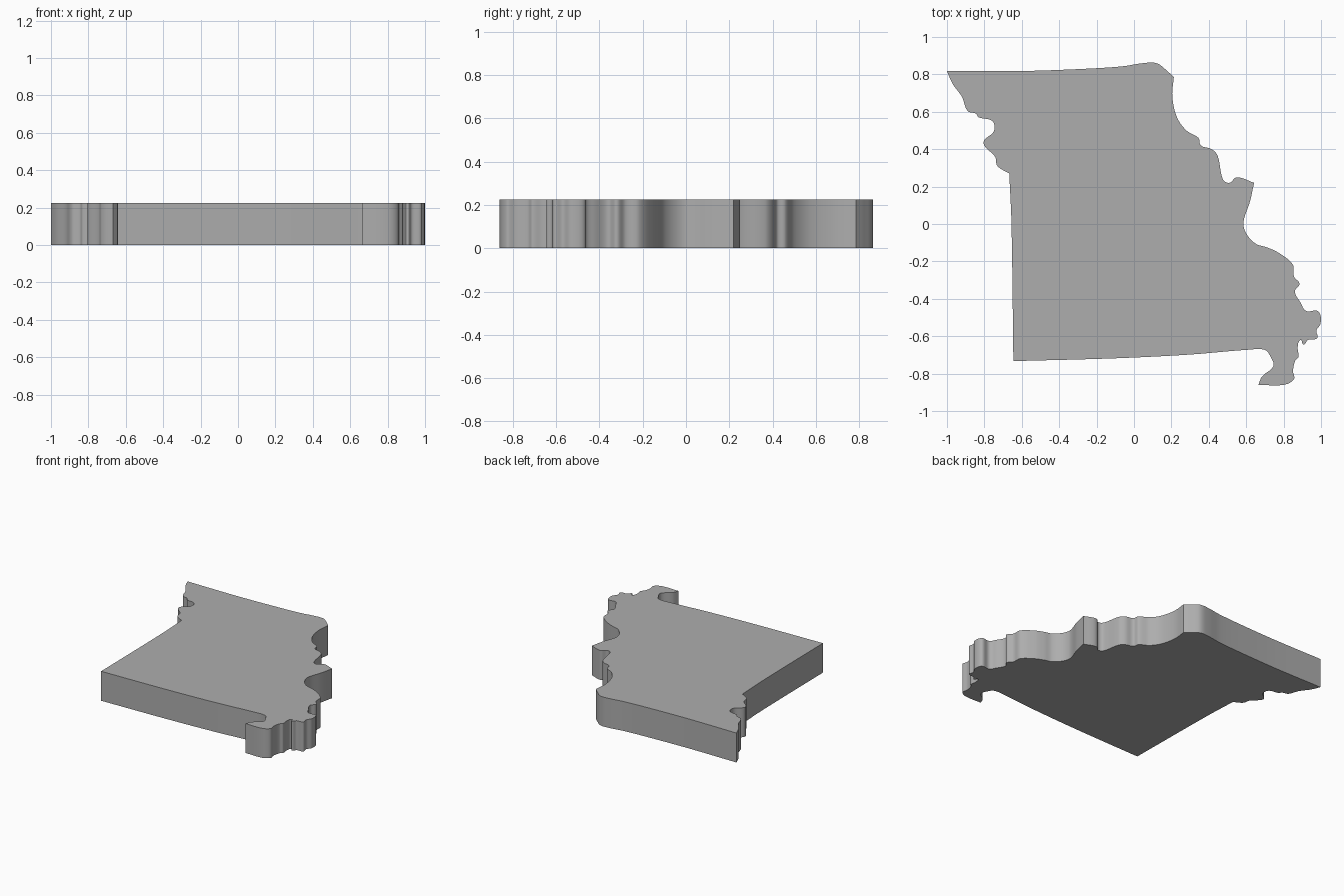
import bpy, bmesh, math
from mathutils import Vector
from mathutils.geometry import interpolate_bezier

if "Cube" in bpy.data.objects:
    bpy.data.objects.remove(bpy.data.objects["Cube"])

THICKNESS = 0.225
STEPS = 6

# Outline runs clockwise; each section is a smooth run, with sharp corners between sections
north = [(-1, .818), (-.6, .818), (-.3, .828), (-.07, .842), (.05, .86), (.12, .86), (.17, .825)]
river_upper = [(.213, .785), (.205, .68), (.23, .57), (.28, .5), (.345, .46), (.357, .42),
               (.415, .4), (.447, .365), (.475, .24), (.51, .22), (.55, .25)]
river_lower = [(.642, .22), (.62, .12), (.585, .01), (.6, -.05), (.65, -.105), (.71, -.125),
               (.77, -.152), (.848, -.215), (.855, -.28), (.885, -.32), (.86, -.36),
               (.89, -.42), (.92, -.465), (.985, -.467), (.998, -.53), (.975, -.57),
               (.98, -.61), (.93, -.62), (.907, -.645), (.89, -.62), (.875, -.66),
               (.88, -.71), (.862, -.73), (.85, -.785), (.855, -.83), (.8, -.86)]
south = [(.665, -.86), (.685, -.815), (.745, -.76), (.73, -.71), (.7, -.673), (.6, -.673),
         (.3, -.698), (-.1, -.718)]
west = [(-.645, -.733), (-.655, 0)]
river_west = [(-.667, .27), (-.73, .31), (-.743, .36), (-.805, .435), (-.75, .495),
              (-.757, .55), (-.83, .57), (-.845, .59), (-.89, .605), (-.92, .68), (-.97, .75)]
sections = [north, river_upper, river_lower, south, west, river_west]


def smooth_run(points):
    """Curve through the points, leaving out the last one."""
    p = [Vector((x, y, 0)) for x, y in points]
    tangents = [(p[min(i + 1, len(p) - 1)] - p[max(i - 1, 0)]).normalized()
                for i in range(len(p))]
    run = []
    for i in range(len(p) - 1):
        reach = (p[i + 1] - p[i]).length / 3
        run += interpolate_bezier(p[i], p[i] + tangents[i] * reach,
                                  p[i + 1] - tangents[i + 1] * reach, p[i + 1], STEPS + 1)[:-1]
    return run


outline = []
for i, section in enumerate(sections):
    following = sections[(i + 1) % len(sections)]
    outline += smooth_run(section + following[:1])

# Solid slab extruded from the outline
bm = bmesh.new()
base = bm.faces.new([bm.verts.new(v) for v in outline])
top = bmesh.ops.extrude_face_region(bm, geom=[base], use_keep_orig=True)["geom"]
bmesh.ops.translate(bm, vec=(0, 0, THICKNESS),
                    verts=[g for g in top if isinstance(g, bmesh.types.BMVert)])
bmesh.ops.recalc_face_normals(bm, faces=bm.faces)
mesh = bpy.data.meshes.new("state_map_slab")
bm.to_mesh(mesh)
bm.free()

# Darker grey surface
grey = bpy.data.materials.new("dark_grey")
grey.diffuse_color = (.42, .42, .42, 1)
grey.use_nodes = True
grey.node_tree.nodes["Principled BSDF"].inputs["Base Color"].default_value = grey.diffuse_color
mesh.materials.append(grey)

slab = bpy.data.objects.new("state_map_slab", mesh)
bpy.context.collection.objects.link(slab)
bpy.context.view_layer.objects.active = slab
slab.select_set(True)
bpy.ops.object.shade_smooth_by_angle(angle=math.radians(45))
